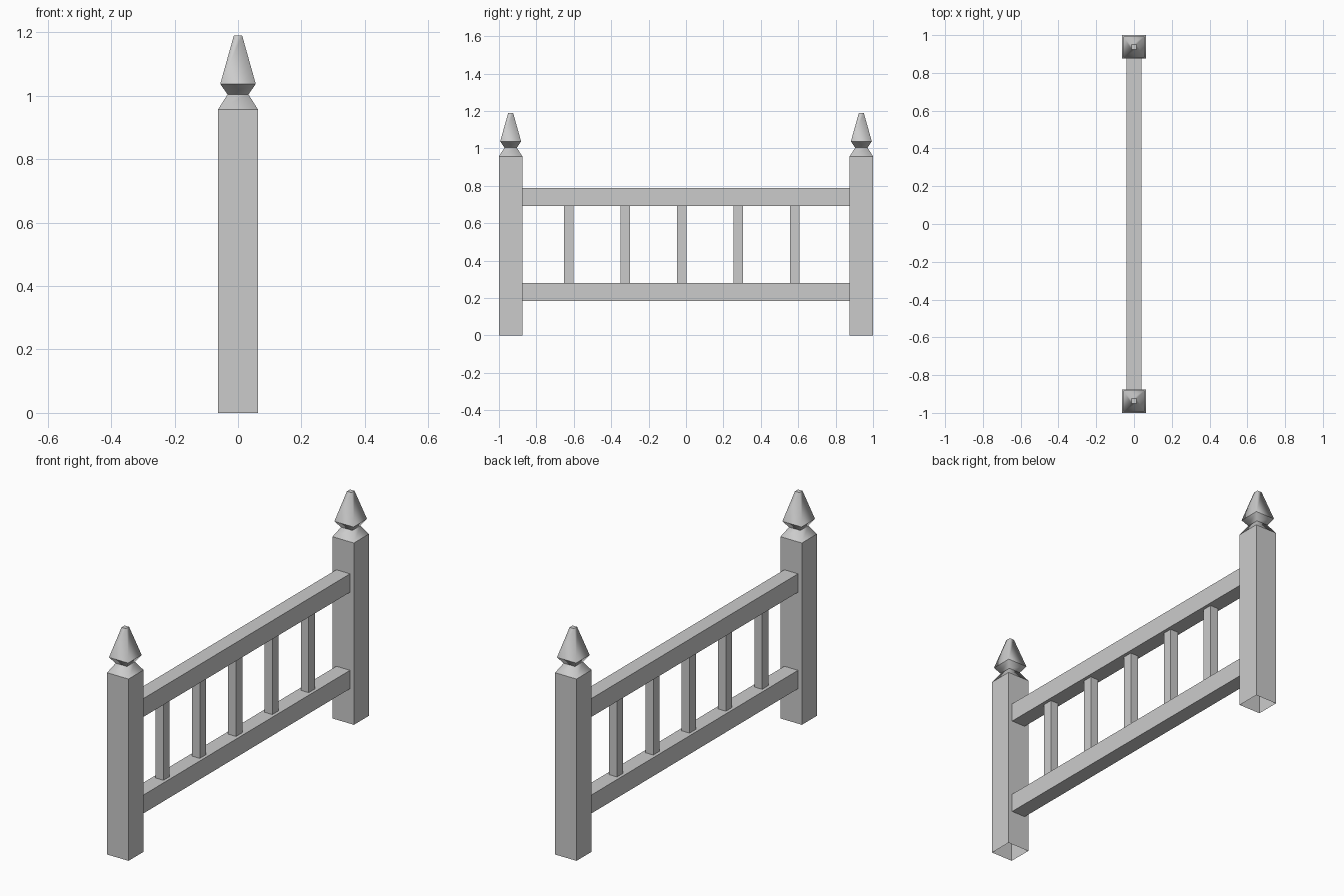
import bpy
import bmesh

if "Cube" in bpy.data.objects:
    bpy.data.objects.remove(bpy.data.objects["Cube"])


def finish(bm, name):
    bmesh.ops.recalc_face_normals(bm, faces=bm.faces)
    mesh = bpy.data.meshes.new(name)
    bm.to_mesh(mesh)
    bm.free()
    obj = bpy.data.objects.new(name, mesh)
    bpy.context.collection.objects.link(obj)
    return obj


def box(name, x, y, z):
    """Box spanning the (min, max) pairs x, y and z."""
    bm = bmesh.new()
    bmesh.ops.create_cube(bm, size=1)
    for v in bm.verts:
        for i, (lo, hi) in enumerate((x, y, z)):
            v.co[i] = lo + (v.co[i] + 0.5) * (hi - lo)
    return finish(bm, name)


def square_stack(name, y, profile, smooth):
    """Square sections (half width, height), open below."""
    bm = bmesh.new()
    rings = [[bm.verts.new((sx * h, y + sy * h, z))
              for sx, sy in ((-1, -1), (1, -1), (1, 1), (-1, 1))]
             for h, z in profile]
    for a, b in zip(rings, rings[1:]):
        for i in range(4):
            j = (i + 1) % 4
            f = bm.faces.new((a[i], a[j], b[j], b[i]))
            f.smooth = smooth
    if smooth:
        bm.faces.new(rings[-1])
        # crisp rims, soft corners
        for ring in rings:
            for i in range(4):
                bm.edges.get((ring[i], ring[(i + 1) % 4])).smooth = False
    obj = finish(bm, name)
    # outward normals on the open shells
    if obj.data.polygons[0].normal.y > 0:
        obj.data.flip_normals()
    return obj


# Posts with pointed finials
POST = [(0.0625, 0), (0.0625, 0.957)]
FINIAL = [(0.0625, 0.957), (0.033, 1.004), (0.056, 1.037), (0.013, 1.19)]
for side, y in (("front", -0.9375), ("back", 0.9375)):
    square_stack(side + "_post", y, POST, False)
    square_stack(side + "_finial", y, FINIAL, True)

# Rails
box("lower_rail", (-0.04, 0.04), (-0.875, 0.875), (0.184, 0.281))
box("upper_rail", (-0.04, 0.04), (-0.875, 0.875), (0.692, 0.789))

# Balusters
for i in range(5):
    y = -0.627 + i * 0.302
    box(f"baluster_{i + 1}", (-0.023, 0.023), (y - 0.026, y + 0.026), (0.281, 0.692))
